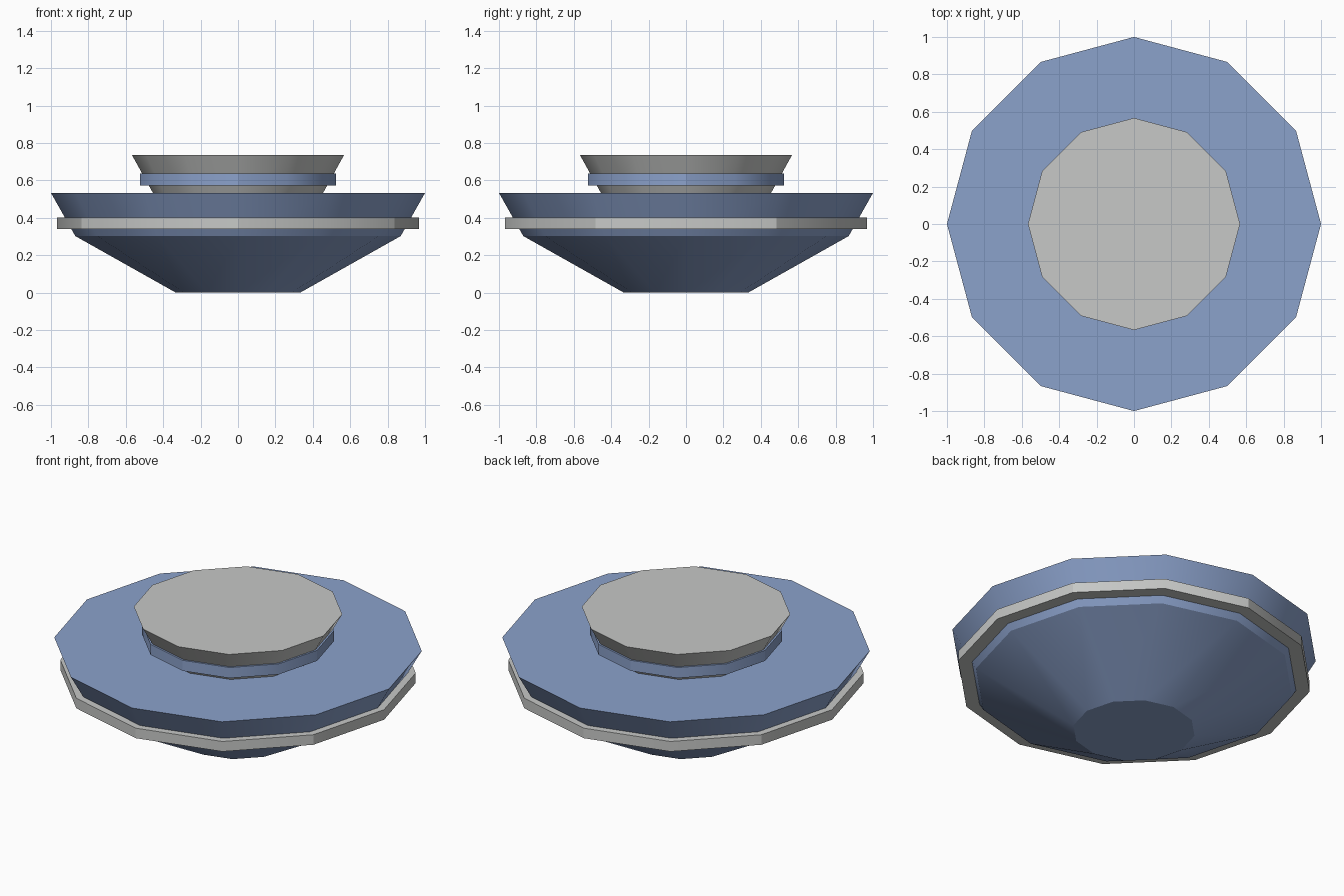
import bpy, bmesh, math

if "Cube" in bpy.data.objects:
    bpy.data.objects.remove(bpy.data.objects["Cube"])

SIDES = 12


def material(name, color):
    m = bpy.data.materials.new(name)
    m.diffuse_color = (*color, 1.0)
    m.use_nodes = True
    m.node_tree.nodes["Principled BSDF"].inputs["Base Color"].default_value = m.diffuse_color
    return m


blue = material("soft_blue", (0.26, 0.36, 0.60))
grey = material("light_grey", (0.57, 0.58, 0.57))


def turned(name, profile, mat):
    """Closed 12-sided turned solid from (radius, height) pairs, bottom to top."""
    bm = bmesh.new()
    rings = [[bm.verts.new((r * math.cos(2 * math.pi * i / SIDES),
                            r * math.sin(2 * math.pi * i / SIDES), z))
              for i in range(SIDES)] for r, z in profile]
    for low, high in zip(rings, rings[1:]):
        for i in range(SIDES):
            j = (i + 1) % SIDES
            bm.faces.new((low[i], low[j], high[j], high[i]))
    bm.faces.new(rings[0][::-1])
    bm.faces.new(rings[-1])
    mesh = bpy.data.meshes.new(name)
    bm.to_mesh(mesh)
    bm.free()
    mesh.materials.append(mat)
    obj = bpy.data.objects.new(name, mesh)
    bpy.context.collection.objects.link(obj)
    bpy.ops.object.select_all(action='DESELECT')
    obj.select_set(True)
    bpy.context.view_layer.objects.active = obj
    bpy.ops.object.shade_smooth_by_angle(angle=math.radians(30))


# Wide lower bowl and its trim band
turned("lower_bowl", [(0.333, 0), (0.87, 0.302), (1.0, 0.533)], blue)
turned("lower_band", [(0.967, 0.34), (0.967, 0.40)], grey)

# Small upper cap and its trim band
turned("upper_cap", [(0.455, 0.533), (0.567, 0.735)], grey)
turned("upper_band", [(0.523, 0.573), (0.523, 0.636)], blue)
